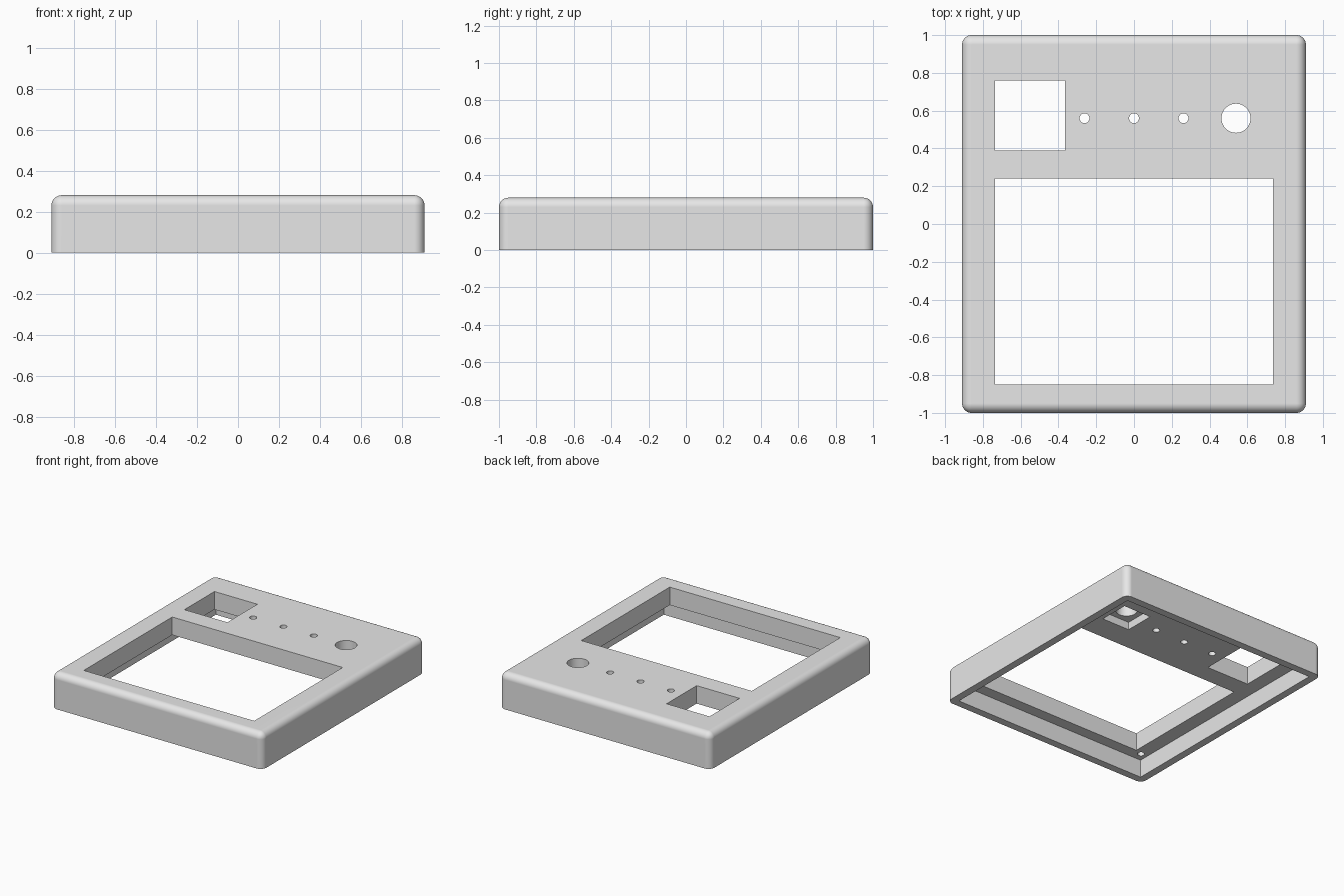
import bpy, bmesh
from mathutils import Matrix, Vector

if "Cube" in bpy.data.objects:
    bpy.data.objects.remove(bpy.data.objects["Cube"])

HX, HY, H = 0.91, 1.0, 0.28      # half width, half depth, height
R, WALL, UNDER = 0.05, 0.06, 0.14  # edge radius, rim thickness, underside of the top plate

grey = bpy.data.materials.new("light grey plastic")
grey.diffuse_color = (0.8, 0.8, 0.8, 1)
grey.use_nodes = True
grey.node_tree.nodes["Principled BSDF"].inputs["Base Color"].default_value = grey.diffuse_color


def add_object(name, bm):
    mesh = bpy.data.meshes.new(name)
    bm.normal_update()
    bm.to_mesh(mesh)
    bm.free()
    obj = bpy.data.objects.new(name, mesh)
    bpy.context.collection.objects.link(obj)
    mesh.materials.append(grey)
    return obj


def box(name, x0, x1, y0, y1, z0, z1, rounded=0):
    bm = bmesh.new()
    mat = Matrix.Translation(((x0 + x1) / 2, (y0 + y1) / 2, (z0 + z1) / 2)) @ \
        Matrix.Diagonal((x1 - x0, y1 - y0, z1 - z0, 1))
    bmesh.ops.create_cube(bm, size=1, matrix=mat)
    if rounded:  # round everything except the bottom edges
        edges = [e for e in bm.edges if max(v.co.z for v in e.verts) > z1 - 1e-4]
        bmesh.ops.bevel(bm, geom=edges, offset=rounded, segments=8,
                        profile=0.5, affect='EDGES', clamp_overlap=True)
    return add_object(name, bm)


def cylinder(name, x, y, z0, z1, r, sides=32):
    bm = bmesh.new()
    bmesh.ops.create_cone(bm, cap_ends=True, segments=sides, radius1=r, radius2=r,
                          depth=z1 - z0, matrix=Matrix.Translation((x, y, (z0 + z1) / 2)))
    return add_object(name, bm)


# Outer case with rounded top and corners
case = box("case_cover", -HX, HX, -HY, HY, 0, H, R)

# Hollow underside, then the openings through the top plate
cutters = [
    box("cavity_cutter", -HX + WALL, HX - WALL, -HY + WALL, HY - WALL, -0.1, UNDER),
    box("screen_cutter", -0.735, 0.735, -0.85, 0.24, 0.05, 0.4),
    box("square_cutter", -0.735, -0.365, 0.39, 0.76, 0.05, 0.4),
    cylinder("knob_hole_cutter", 0.54, 0.56, 0.05, 0.4, 0.077, 48),
    # square recess beneath the round hole
    box("knob_recess_cutter", 0.42, 0.66, 0.44, 0.68, 0.05, 0.2),
]
for x in (-0.262, 0, 0.262):  # indicator holes
    cutters.append(cylinder("indicator_cutter", x, 0.56, 0.05, 0.4, 0.026))
for sx in (-1, 1):  # blind screw holes in the corners of the underside
    for sy in (-1, 1):
        cutters.append(cylinder("screw_cutter", sx * 0.795, sy * 0.87, 0.05, 0.21, 0.026, 24))

for c in cutters:
    mod = case.modifiers.new(c.name, 'BOOLEAN')
    mod.operation = 'DIFFERENCE'
    mod.solver = 'EXACT'
    mod.object = c
    c.hide_render = True

# Apply the cuts and remove the cutters
bpy.context.view_layer.update()
result = bpy.data.meshes.new_from_object(
    case.evaluated_get(bpy.context.evaluated_depsgraph_get()))
case.modifiers.clear()
case.data = result
for c in cutters:
    bpy.data.objects.remove(c)

# Smooth rounded edges, crisp cuts
bpy.ops.object.select_all(action='DESELECT')
case.select_set(True)
bpy.context.view_layer.objects.active = case
bpy.ops.object.shade_smooth_by_angle(angle=0.52)
weighted = case.modifiers.new("flat_faces", 'WEIGHTED_NORMAL')
weighted.keep_sharp = True
